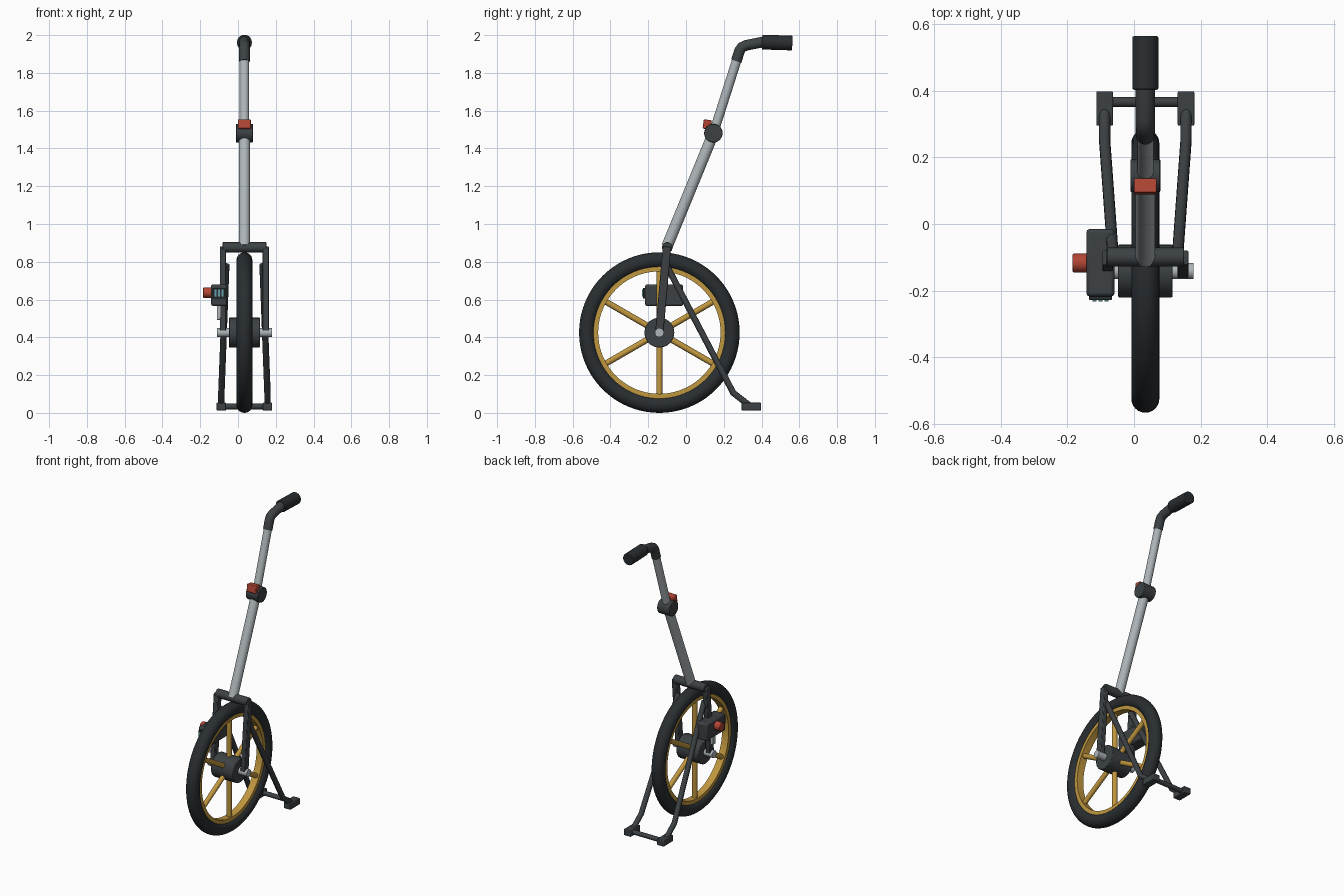
import bpy, math
from mathutils import Vector, Matrix

if "Cube" in bpy.data.objects:
    bpy.data.objects.remove(bpy.data.objects["Cube"])

CX = 0.034                       # centre plane of the wheel
HUB = Vector((CX, -0.141, 0.425))


def mat(name, rgb):
    m = bpy.data.materials.new(name)
    m.diffuse_color = (*rgb, 1)
    m.use_nodes = True
    m.node_tree.nodes["Principled BSDF"].inputs["Base Color"].default_value = m.diffuse_color
    return m


RUBBER = mat("rubber", (0.022, 0.027, 0.03))
DARK = mat("dark_plastic", (0.045, 0.053, 0.058))
GOLD = mat("gold", (0.53, 0.31, 0.05))
ALU = mat("aluminium", (0.42, 0.46, 0.48))
RED = mat("red", (0.45, 0.06, 0.035))
TEAL = mat("teal", (0.12, 0.35, 0.4))


def finish(name, m, bevel=0):
    o = bpy.context.object
    o.name = name
    o.data.materials.append(m)
    if bevel:
        b = o.modifiers.new("bevel", "BEVEL")
        b.width, b.segments, b.limit_method = bevel, 2, "ANGLE"
    bpy.ops.object.shade_smooth_by_angle(angle=math.radians(35))
    return o


def rod(name, a, b, r, m, bevel=0, sides=32):
    a, b = Vector(a), Vector(b)
    d = b - a
    bpy.ops.mesh.primitive_cylinder_add(
        vertices=sides, radius=r, depth=d.length, location=(a + b) / 2,
        rotation=d.to_track_quat("Z", "Y").to_euler())
    return finish(name, m, bevel)


def box(name, lo, hi, m, bevel=0.004, tilt=0):
    lo, hi = Vector(lo), Vector(hi)
    bpy.ops.mesh.primitive_cube_add(size=1)
    o = bpy.context.object
    o.data.transform(Matrix.Diagonal((*(hi - lo), 1)))
    o.location = (lo + hi) / 2
    o.rotation_euler.x = tilt
    return finish(name, m, bevel)


def tube(name, pts, r, m):
    c = bpy.data.curves.new(name, "CURVE")
    c.dimensions = "3D"
    c.bevel_depth, c.bevel_resolution, c.use_fill_caps = r, 5, True
    s = c.splines.new("POLY")
    s.points.add(len(pts) - 1)
    for p, q in zip(s.points, pts):
        p.co = (*q, 1)
    c.materials.append(m)
    o = bpy.data.objects.new(name, c)
    bpy.context.collection.objects.link(o)
    return o


def lathe(name, profile, m, n=80):
    # closed (radius, x offset) profile spun around the axle
    verts, faces, k = [], [], len(profile)
    for i in range(n):
        a = math.tau * i / n
        verts += [HUB + Vector((x, r * math.cos(a), r * math.sin(a))) for r, x in profile]
        j = (i + 1) % n
        faces += [(i * k + p, i * k + (p + 1) % k, j * k + (p + 1) % k, j * k + p)
                  for p in range(k)]
    me = bpy.data.meshes.new(name)
    me.from_pydata(verts, [], faces)
    o = bpy.data.objects.new(name, me)
    bpy.context.collection.objects.link(o)
    bpy.context.view_layer.objects.active = o
    bpy.ops.object.select_all(action="DESELECT")
    o.select_set(True)
    return finish(name, m)


# wheel
bpy.ops.mesh.primitive_torus_add(major_radius=0.383, minor_radius=0.042, major_segments=80,
                                 minor_segments=24, location=HUB,
                                 rotation=(0, math.pi / 2, 0))
finish("tyre", RUBBER)
lathe("rim", [(0.324, -0.024), (0.355, -0.024), (0.355, 0.024), (0.324, 0.024)], GOLD)
for i in range(6):
    a = math.radians(30 + 60 * i)
    d = Vector((0, math.cos(a), math.sin(a)))
    rod(f"spoke_{i + 1}", HUB + d * 0.05, HUB + d * 0.335, 0.016, GOLD, sides=16)
rod("hub", HUB - Vector((0.082, 0, 0)), HUB + Vector((0.082, 0, 0)), 0.079, DARK, 0.004, 48)
rod("axle", HUB - Vector((0.145, 0, 0)), HUB + Vector((0.145, 0, 0)), 0.024, ALU)

# fork
rod("fork_crown", (CX - 0.116, -0.099, 0.876), (CX + 0.116, -0.099, 0.876), 0.028, DARK, 0.003)
for side, s in (("left", -1), ("right", 1)):
    x = CX + s * 0.113
    a, b = Vector((0, -0.101, 0.88)), Vector((0, HUB.y, 0.43))
    mid, ln = (a + b) / 2, (a - b).length
    box(f"fork_leg_{side}", (x - 0.016, mid.y - 0.022, mid.z - ln / 2),
        (x + 0.016, mid.y + 0.022, mid.z + ln / 2), DARK, 0.004,
        -math.atan2(a.y - b.y, a.z - b.z))
    # kick stand
    tube(f"stand_leg_{side}", [(CX + s * 0.096, -0.105, 0.785), (CX + s * 0.122, 0.25, 0.106),
                               (CX + s * 0.122, 0.335, 0.04)], 0.017, DARK)
    x = CX + s * 0.122
    box(f"stand_foot_{side}", (x - 0.025, 0.295, 0.012), (x + 0.025, 0.398, 0.054), DARK)
rod("stand_crossbar", (CX - 0.122, 0.366, 0.034), (CX + 0.122, 0.366, 0.034), 0.015, DARK)

# telescopic shaft with folding joint
rod("lower_shaft", (CX, -0.101, 0.88), (CX, 0.145, 1.48), 0.03, ALU)
rod("upper_shaft", (CX, 0.145, 1.48), (CX, 0.279, 1.90), 0.025, ALU)
rod("fold_joint", (CX - 0.045, 0.145, 1.481), (CX + 0.045, 0.145, 1.481), 0.049, DARK, 0.003)
box("release_button", (CX - 0.034, 0.091, 1.502), (CX + 0.034, 0.134, 1.552), RED, 0.004,
    math.radians(-8))

# handle
tube("handle_neck", [(CX, 0.266, 1.862), (CX, 0.284, 1.918), (CX, 0.296, 1.936),
                     (CX, 0.318, 1.946), (CX, 0.43, 1.968)], 0.029, DARK)
rod("grip", (CX, 0.403, 1.963), (CX, 0.563, 1.958), 0.039, RUBBER, 0.004)

# counter unit
box("counter_body", (-0.143, -0.217, 0.566), (-0.058, -0.015, 0.68), DARK, 0.01)
box("counter_display", (-0.135, -0.228, 0.605), (-0.066, -0.21, 0.662), RUBBER, 0.003)
for i in range(3):
    x = -0.119 + 0.0185 * i
    box(f"counter_digit_{i + 1}", (x - 0.006, -0.233, 0.616), (x + 0.006, -0.222, 0.652), TEAL, 0)
rod("reset_knob", (-0.184, -0.117, 0.637), (-0.138, -0.117, 0.637), 0.028, RED, 0.003)
box("counter_bracket", (-0.112, -0.155, 0.493), (-0.092, -0.125, 0.58), ALU, 0.002)
